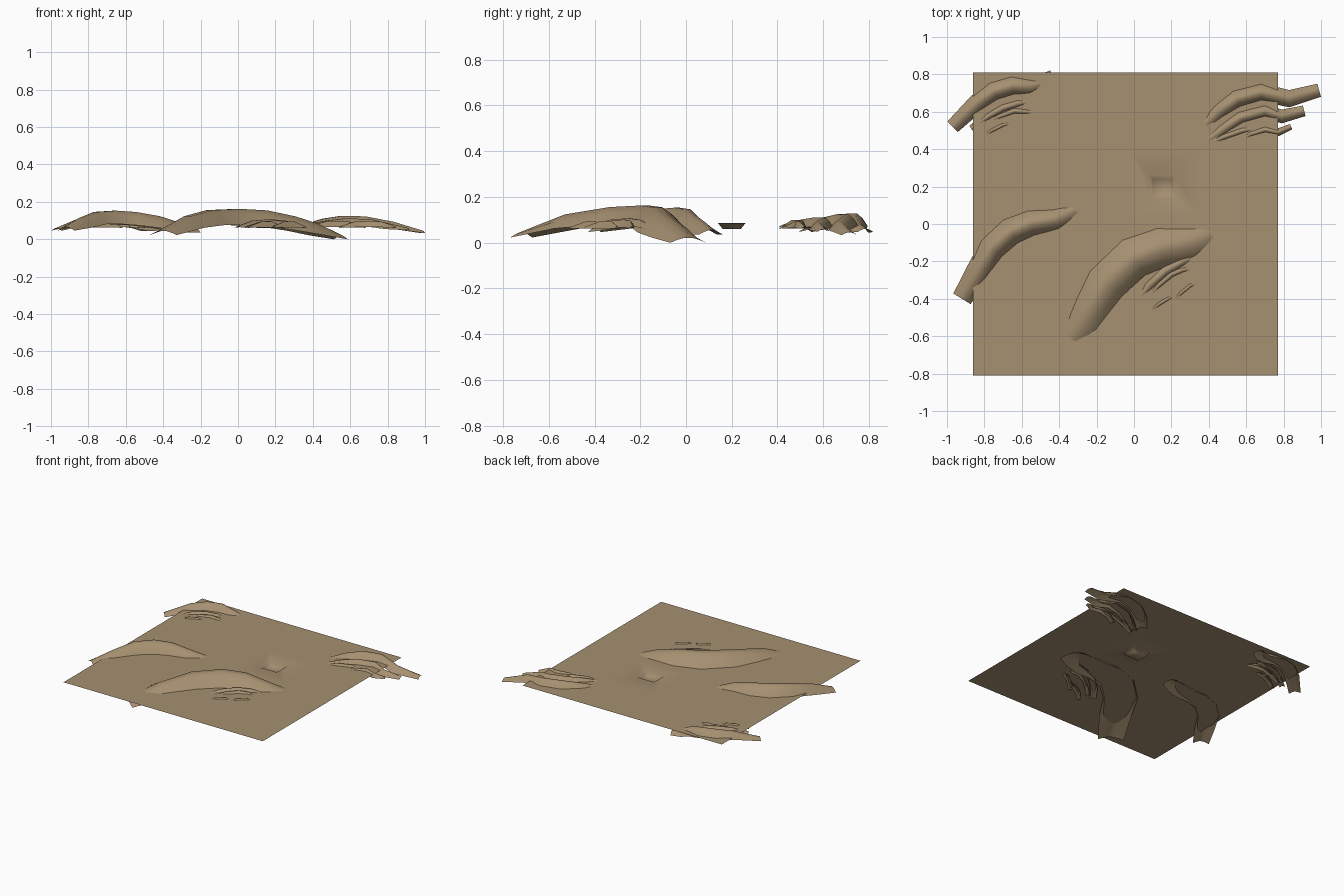
import bpy, math
from mathutils import Vector

sand = bpy.data.materials.new("sand")
sand.diffuse_color = (0.38, 0.28, 0.165, 1)
GROUND = 0.085


def make(name, verts, faces):
    me = bpy.data.meshes.new(name)
    me.from_pydata(verts, [], faces)
    me.materials.append(sand)
    for p in me.polygons:
        p.use_smooth = True
    ob = bpy.data.objects.new(name, me)
    bpy.context.collection.objects.link(ob)
    return ob


# flat sand sheet with a small smooth-shaded pit, as nested rectangular rings
rings = [(-0.86, 0.77, -0.81, 0.81, GROUND), (-0.02, 0.35, 0.03, 0.40, GROUND),
         (0.08, 0.22, 0.14, 0.26, GROUND), (0.10, 0.20, 0.16, 0.24, 0.06)]
verts, faces = [], []
for x0, x1, y0, y1, z in rings:
    verts += [(x0, y0, z), (x1, y0, z), (x1, y1, z), (x0, y1, z)]
for r in range(len(rings) - 1):
    for i in range(4):
        j = (i + 1) % 4
        faces.append((r * 4 + i, r * 4 + j, r * 4 + 4 + j, r * 4 + 4 + i))
faces.append((12, 13, 14, 15))
make("sand_sheet", verts, faces)

# arched cross-section of a ridge: (side, drop)
SECTION = [(-1, -1), (-0.6, -0.42), (-0.2, -0.03), (0.2, -0.03), (0.6, -0.42), (1, -1)]


def ridge(name, path, half, depth):
    """Open arched ribbon swept along a crest line; flatter and narrower at its ends."""
    pts = [Vector(p) for p in path]
    n, m = len(pts), len(SECTION)
    verts, faces = [], []
    for i, p in enumerate(pts):
        d = pts[min(i + 1, n - 1)] - pts[max(i - 1, 0)]
        side = Vector((d.y, -d.x, 0)).normalized()
        k = math.sin(math.pi * i / (n - 1)) ** 0.6
        w, h = half * (0.72 + 0.28 * k), depth * (0.25 + 0.75 * k)
        verts += [p + side * (s * w) + Vector((0, 0, t * h)) for s, t in SECTION]
    for i in range(n - 1):
        for j in range(m - 1):
            a = i * m + j
            faces.append((a, a + 1, a + m + 1, a + m))
    me = make(name, verts, faces).data
    if sum(p.normal.z for p in me.polygons) < 0:
        me.flip_normals()


# large ridges
ridge("front_ridge", [(-.40, -.72, .045), (-.27, -.52, .125), (-.15, -.32, .158), (0, -.18, .165),
                      (.15, -.125, .157), (.30, -.10, .125), (.42, -.05, .085), (.55, .01, .022)], .12, .09)
ridge("left_ridge", [(-.92, -.40, .065), (-.84, -.27, .115), (-.76, -.13, .148), (-.66, -.04, .155),
                     (-.55, .005, .148), (-.42, .025, .125), (-.31, .075, .088), (-.22, .11, .055)], .075, .075)
ridge("back_left_ridge", [(-.97, .52, .06), (-.84, .645, .115), (-.75, .71, .128), (-.65, .74, .128),
                          (-.56, .735, .11), (-.50, .75, .085), (-.43, .785, .06)], .055, .055)
ridge("back_right_ridge", [(.35, .50, .075), (.45, .60, .11), (.55, .67, .126), (.68, .705, .124),
                           (.83, .67, .095), (.99, .715, .045)], .05, .05)
ridge("back_right_ridge_middle", [(.37, .43, .08), (.48, .51, .102), (.57, .57, .112), (.70, .605, .11),
                                  (.79, .575, .09), (.91, .605, .06)], .04, .045)

# small ripples: (half width, crest height, crest line)
ripples = [
    (.032, .108, [(0, -.43), (.08, -.33), (.17, -.25), (.25, -.205), (.36, -.15)]),
    (.022, .102, [(.05, -.42), (.13, -.33), (.20, -.27), (.26, -.245), (.35, -.235)]),
    (.018, .098, [(.06, -.50), (.13, -.43), (.18, -.40), (.24, -.37)]),
    (.018, .098, [(.19, -.44), (.25, -.37), (.30, -.33), (.36, -.30)]),
    (.025, .106, [(-.87, .51), (-.78, .575), (-.70, .62), (-.62, .645), (-.53, .66)]),
    (.022, .100, [(-.82, .53), (-.72, .575), (-.64, .605), (-.57, .60), (-.50, .585)]),
    (.018, .098, [(-.83, .45), (-.76, .50), (-.70, .53), (-.62, .545)]),
    (.022, .102, [(.38, .42), (.48, .465), (.58, .50), (.68, .515)]),
    (.022, .100, [(.55, .43), (.62, .48), (.70, .505), (.77, .49), (.84, .52)]),
]
for r, (half, top, line) in enumerate(ripples):
    n = len(line) - 1
    path = [(x, y, .07 + (top - .07) * math.sin(math.pi * i / n) ** 0.6) for i, (x, y) in enumerate(line)]
    ridge("sand_ripple_%d" % (r + 1), path, half, .035)
